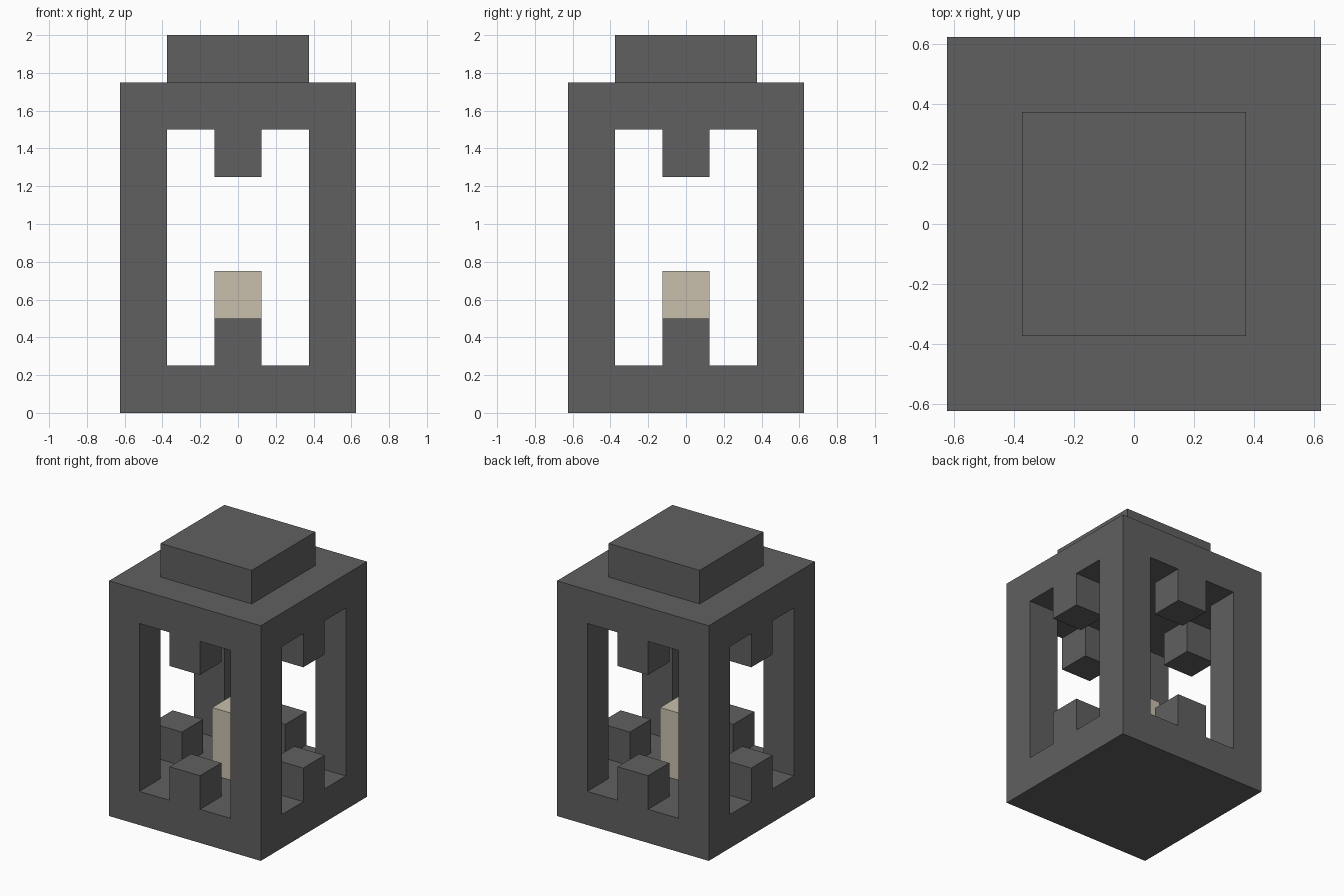
import bpy
import bmesh

cube = bpy.data.objects.get("Cube")
if cube:
    bpy.data.objects.remove(cube, do_unlink=True)

U = 0.25  # block unit shared by every part


def material(name, rgb):
    m = bpy.data.materials.new(name)
    m.use_nodes = True
    m.diffuse_color = (*rgb, 1)
    m.node_tree.nodes["Principled BSDF"].inputs["Base Color"].default_value = (*rgb, 1)
    return m


dark_metal = material("dark grey metal", (0.117, 0.117, 0.117))
wax = material("cream wax", (0.578, 0.527, 0.413))


def prism(name, outline, depth, mat, swap=False):
    """Extrude an xz outline through y, or through x when swapped."""
    bm = bmesh.new()
    place = (lambda a, z, d: (d, a, z)) if swap else (lambda a, z, d: (a, d, z))
    face = bm.faces.new([bm.verts.new(place(a, z, -depth / 2)) for a, z in outline])
    new = bmesh.ops.extrude_face_region(bm, geom=[face])["geom"]
    verts = [v for v in new if isinstance(v, bmesh.types.BMVert)]
    bmesh.ops.translate(bm, verts=verts, vec=place(0, 0, depth))
    bmesh.ops.recalc_face_normals(bm, faces=bm.faces)
    mesh = bpy.data.meshes.new(name)
    bm.to_mesh(mesh)
    bm.free()
    mesh.materials.append(mat)
    obj = bpy.data.objects.new(name, mesh)
    bpy.context.collection.objects.link(obj)
    return obj


def box(name, width, bottom, top, mat):
    h = width / 2
    return prism(name, [(-h, bottom), (h, bottom), (h, top), (-h, top)], width, mat)


# Lantern frame: solid block, hollowed and pierced by notched windows
frame = box("lantern_frame", 5 * U, 0, 7 * U, dark_metal)
half = [(U / 2, 2 * U), (U / 2, U), (1.5 * U, U),
        (1.5 * U, 6 * U), (U / 2, 6 * U), (U / 2, 5 * U)]
window = half + [(-x, z) for x, z in reversed(half)]
cutters = [
    box("hollow_cutter", 3 * U, U, 6 * U, dark_metal),
    prism("front_window_cutter", window, 6 * U, dark_metal),
    prism("side_window_cutter", window, 6 * U, dark_metal, swap=True),
]
bpy.context.view_layer.objects.active = frame
for cutter in cutters:
    cutter.hide_render = True
    mod = frame.modifiers.new(cutter.name, "BOOLEAN")
    mod.operation = "DIFFERENCE"
    mod.solver = "EXACT"
    mod.object = cutter
    bpy.ops.object.modifier_apply(modifier=mod.name)
    bpy.data.objects.remove(cutter, do_unlink=True)

# Cap on the roof and candle on the floor
box("roof_cap", 3 * U, 7 * U, 8 * U, dark_metal)
box("candle", U, U, 3 * U, wax)
